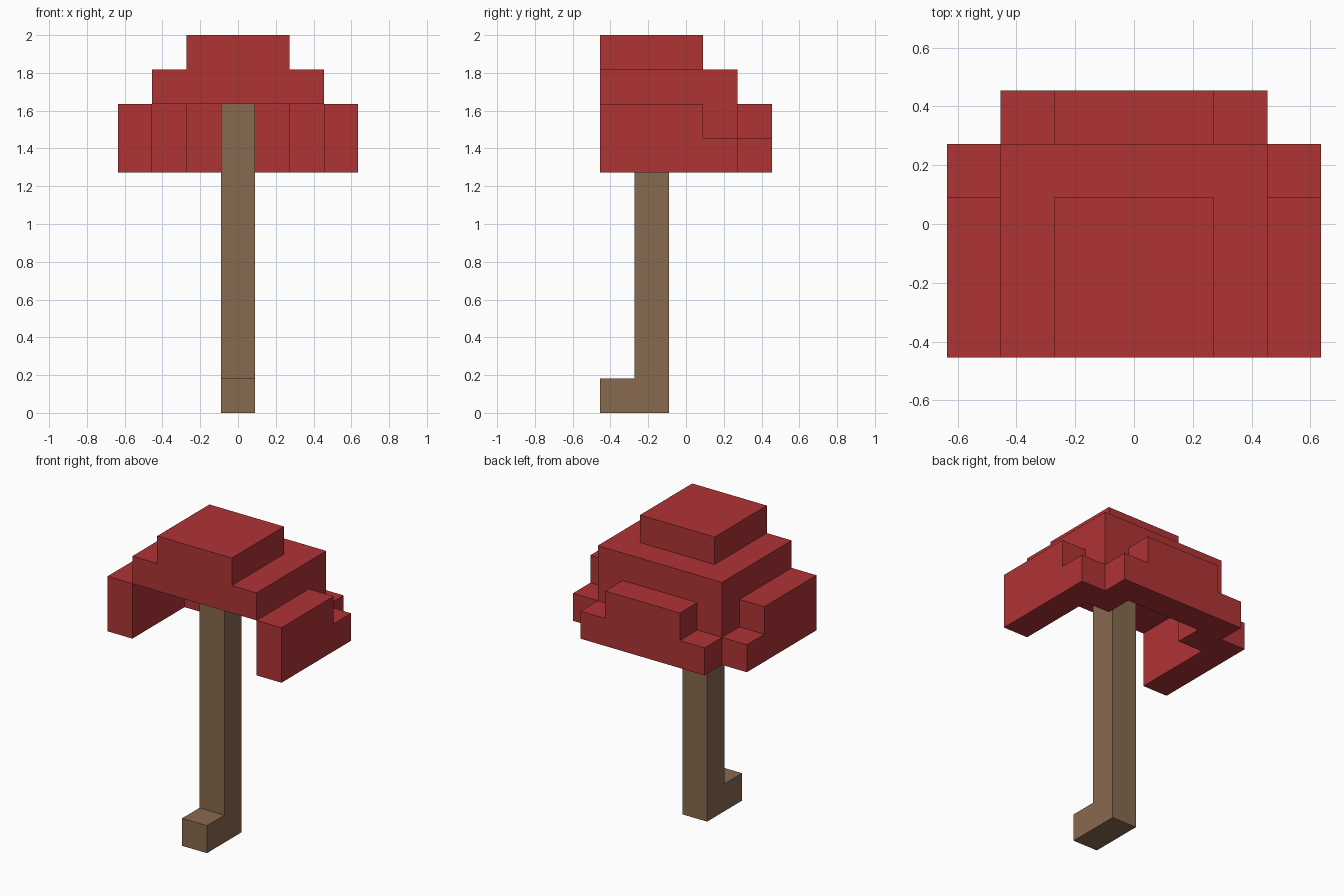
import bpy
import bmesh
from mathutils import Vector

if "Cube" in bpy.data.objects:
    bpy.data.objects.remove(bpy.data.objects["Cube"], do_unlink=True)

U = 2 / 11  # edge of one block


def material(name, colour):
    mat = bpy.data.materials.new(name)
    mat.use_nodes = True
    mat.diffuse_color = colour
    mat.node_tree.nodes["Principled BSDF"].inputs["Base Color"].default_value = colour
    return mat


def blocks(x, y, z):
    """Unit blocks filling a box, named by their lower corners."""
    def steps(span):
        return [span[0] + i for i in range(round(span[1] - span[0]))]
    return {(a, b, c) for a in steps(x) for b in steps(y) for c in steps(z)}


def mirrored(cells):
    return cells | {(-a - 1, b, c) for a, b, c in cells}


def build(name, cells, mat):
    """Outer skin of a set of blocks, with flat areas merged."""
    bm = bmesh.new()
    for cell in cells:
        centre = Vector(cell) + Vector((0.5, 0.5, 0.5))
        for axis in range(3):
            for sign in (-1, 1):
                n = Vector((0, 0, 0))
                n[axis] = sign
                if tuple(Vector(cell) + n) in cells:
                    continue
                u = Vector((0, 0, 0))
                u[(axis + 1) % 3] = 0.5
                v = n.cross(u)
                mid = centre + n * 0.5
                corners = (mid - u - v, mid + u - v, mid + u + v, mid - u + v)
                bm.faces.new([bm.verts.new(p * U) for p in corners])
    bmesh.ops.remove_doubles(bm, verts=bm.verts, dist=0.001)
    bmesh.ops.dissolve_limit(bm, angle_limit=0.01, verts=bm.verts, edges=bm.edges)
    mesh = bpy.data.meshes.new(name)
    bm.to_mesh(mesh)
    bm.free()
    mesh.materials.append(mat)
    obj = bpy.data.objects.new(name, mesh)
    bpy.context.collection.objects.link(obj)


red = material("canopy red", (0.434, 0.033, 0.036, 1))
brown = material("handle brown", (0.246, 0.144, 0.078, 1))

# Handle: tall pole with a hooked foot pointing forward
pole = blocks((-0.5, 0.5), (-1.5, -0.5), (0, 9))
foot = blocks((-0.5, 0.5), (-2.5, -1.5), (0, 1))
build("handle", pole | foot, brown)

# Canopy: two roof tiers
crown = blocks((-1.5, 1.5), (-2.5, 0.5), (10, 11))
roof = blocks((-2.5, 2.5), (-2.5, 1.5), (9, 10))
# Hanging side flaps with a lower step towards the back
side_flap = blocks((2.5, 3.5), (-2.5, 0.5), (7, 9))
side_step = blocks((2.5, 3.5), (0.5, 1.5), (7, 8))
# Back flap with lower steps at its ends, and the filled inner corners
back_flap = blocks((-1.5, 1.5), (1.5, 2.5), (7, 9))
back_step = blocks((1.5, 2.5), (1.5, 2.5), (7, 8))
corner = blocks((1.5, 2.5), (0.5, 1.5), (7, 9))
skirt = mirrored(side_flap | side_step | back_step | corner)
build("canopy", crown | roof | back_flap | skirt, red)
